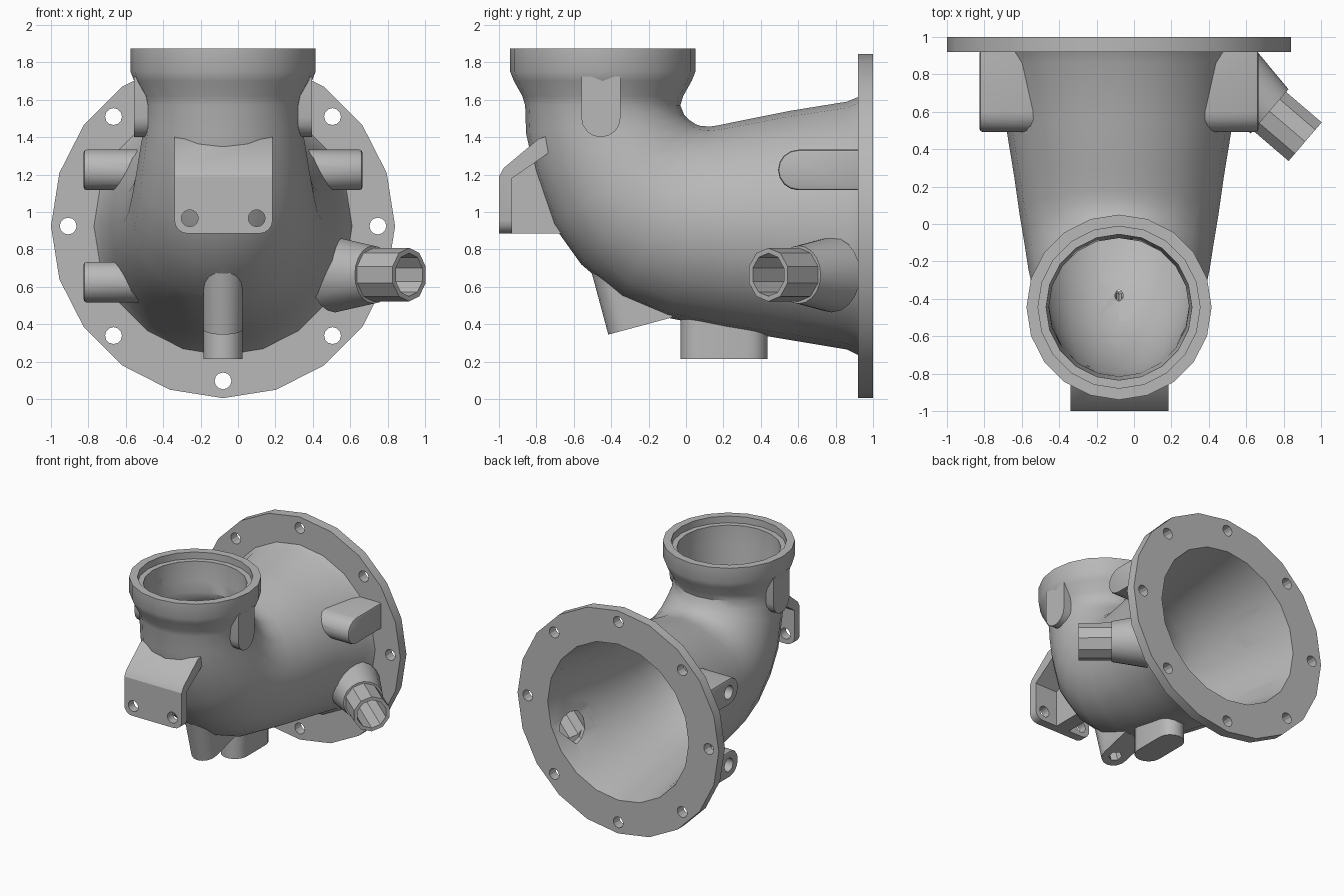
import bpy, bmesh
from math import sin, cos, pi
from mathutils import Vector, Matrix

if "Cube" in bpy.data.objects:
    bpy.data.objects.remove(bpy.data.objects["Cube"])

CX = -0.08      # pipe centre plane
SIDES = 20
WALL = 0.045

metal = bpy.data.materials.new("cast_grey")
metal.use_nodes = True
metal.diffuse_color = (0.48, 0.48, 0.48, 1)
metal.node_tree.nodes["Principled BSDF"].inputs["Base Color"].default_value = metal.diffuse_color


def make_object(name, bm):
    bmesh.ops.recalc_face_normals(bm, faces=bm.faces)
    mesh = bpy.data.meshes.new(name)
    bm.to_mesh(mesh)
    bm.free()
    mesh.materials.append(metal)
    obj = bpy.data.objects.new(name, mesh)
    bpy.context.collection.objects.link(obj)
    return obj


def loft(name, sections, closed):
    """Skin elliptical rings, each given as (inner yz, outer yz, half width)."""
    bm = bmesh.new()
    rings = []
    for a, b, width in sections:
        a, b = Vector((CX, *a)), Vector((CX, *b))
        mid, half = (a + b) / 2, (a - b) / 2
        rings.append([bm.verts.new(mid + half * cos(t) + Vector((width * sin(t), 0, 0)))
                      for t in (2 * pi * i / SIDES for i in range(SIDES))])
    following = rings[1:] + rings[:1] if closed else rings[1:]
    for r, s in zip(rings, following):
        for i in range(SIDES):
            j = (i + 1) % SIDES
            bm.faces.new((r[i], r[j], s[j], s[i]))
    if not closed:
        bm.faces.new(rings[0])
        bm.faces.new(rings[-1])
    return make_object(name, bm)


def prism(name, outline, origin, u, v, depth, taper=1.0, bevel=0.0):
    """Extrude a flat outline from origin along u x v."""
    u, v = Vector(u).normalized(), Vector(v).normalized()
    w, o = u.cross(v), Vector(origin)
    bm = bmesh.new()
    near = [bm.verts.new(o + u * p + v * q) for p, q in outline]
    far = [bm.verts.new(o + (u * p + v * q) * taper + w * depth) for p, q in outline]
    cap = bm.faces.new(near)
    bm.faces.new(far)
    n = len(outline)
    for i in range(n):
        j = (i + 1) % n
        bm.faces.new((near[i], near[j], far[j], far[i]))
    if bevel:
        bmesh.ops.bevel(bm, geom=list(cap.edges), offset=bevel, segments=2,
                        profile=0.5, affect='EDGES')
    return make_object(name, bm)


def circle(r, n=16):
    return [(r * cos(2 * pi * i / n), r * sin(2 * pi * i / n)) for i in range(n)]


def tongue(r, length, both=False, n=8):
    """Outline rounded at its start, square or rounded at the far end."""
    arc = [(r * cos(pi / 2 + pi * i / n), r * sin(pi / 2 + pi * i / n)) for i in range(n + 1)]
    if both:
        return arc + [(length - p, -q) for p, q in arc]
    return arc + [(length, -r), (length, r)]


def cut(obj, *cutters):
    bpy.context.view_layer.objects.active = obj
    for c in cutters:
        mod = obj.modifiers.new("cut", 'BOOLEAN')
        mod.operation, mod.solver, mod.object = 'DIFFERENCE', 'EXACT', c
        bpy.ops.object.modifier_apply(modifier=mod.name)


def round_section(level, r, upright):
    """Circular ring in the neck (upright) or around the rear axis."""
    if upright:
        return ((-0.445 + r, level), (-0.445 - r, level), r)
    return ((level, 0.925 + r), (level, 0.925 - r), r)


# Elbow rings from the neck to the flange
elbow = [
    ((-0.03, 1.57), (-0.86, 1.57), 0.42), ((-0.01, 1.52), (-0.855, 1.42), 0.42),
    ((0.02, 1.49), (-0.81, 1.22), 0.44), ((0.05, 1.47), (-0.71, 0.93), 0.465),
    ((0.08, 1.46), (-0.56, 0.72), 0.485), ((0.13, 1.457), (-0.35, 0.54), 0.505),
    ((0.18, 1.465), (-0.10, 0.435), 0.53), ((0.30, 1.49), (0.20, 0.375), 0.56),
    ((0.55, 1.54), (0.50, 0.325), 0.605), ((0.86, 1.59), (0.86, 0.265), 0.66),
]


def shrink(section):
    a, b, width = Vector(section[0]), Vector(section[1]), section[2]
    step = (b - a).normalized() * WALL
    return (a + step, b - step, width - WALL)


neck_out = [round_section(z, r, True) for z, r in
            ((1.875, 0.495), (1.75, 0.495), (1.7, 0.475), (1.62, 0.43))]
neck_in = [round_section(z, r, True) for z, r in
           ((1.875, 0.433), (1.82, 0.433), (1.82, 0.39), (1.66, 0.385))]
bore = [shrink(s) for s in elbow] + [round_section(1.0, 0.645, False)]
flange = [round_section(y, r, False) for y, r in ((1.0, 0.92), (0.92, 0.92), (0.92, 0.69))]

body = loft("elbow_body", neck_in + bore + flange + elbow[::-1] + neck_out[::-1], True)
cavity = loft("cavity_cutter", neck_in + bore, False)
helpers = [cavity]
parts = [body]

# Flange bolt holes
for i in range(8):
    a = i * pi / 4
    hole = prism("bolt_cutter", circle(0.045, 12),
                 (CX + 0.828 * cos(a), 1.05, 0.925 + 0.828 * sin(a)), (1, 0, 0), (0, 0, 1), 0.2)
    cut(body, hole)
    helpers.append(hole)

# Side lugs: two drilled on the right, one plain on the left
for name, x, z, side in (("right_upper_lug", -0.825, 1.225, 1), ("right_lower_lug", -0.825, 0.625, 1),
                         ("left_upper_lug", 0.665, 1.225, -1)):
    spot = (x, 0.6, z)
    lug = prism(name, tongue(0.108, 0.33), spot, (0, 1, 0), (0, 0, side), 0.45, bevel=0.015)
    cut(lug, cavity)
    if side > 0:
        drill = prism("lug_drill", circle(0.055), (x - 0.05, 0.62, z), (0, 1, 0), (0, 0, 1), 0.2)
        cut(lug, drill)
        helpers.append(drill)
    parts.append(lug)

# Round-bottomed pads on both sides of the neck
for name, x, side in (("left_neck_pad", 0.395, 1), ("right_neck_pad", -0.555, -1)):
    pad = prism(name, tongue(0.105, 0.22), (x, -0.455, 1.505), (0, 0, 1), (0, side, 0), 0.2)
    cut(pad, cavity)
    parts.append(pad)

# Angled side spout with a tapered boss and an open bore
axis = Vector((0.76, -0.65, 0)).normalized()
across = Vector((-axis.y, axis.x, 0))
tip = Vector((0.915, 0.44, 0.665))
spout_bore = prism("spout_cutter", circle(0.115, 10), tip + axis * 0.05, (0, 0, 1), across, 0.7)
if (Vector((0, 0, 1)).cross(across)).dot(axis) > 0:
    across = -across
    bpy.data.objects.remove(spout_bore)
    spout_bore = prism("spout_cutter", circle(0.115, 10), tip + axis * 0.05, (0, 0, 1), across, 0.7)
spout = prism("spout_tube", circle(0.143, 10), tip, (0, 0, 1), across, 0.3)
boss = prism("spout_boss", circle(0.155, 20), tip - axis * 0.25, (0, 0, 1), across, 0.27, taper=1.3)
cut(boss, cavity, spout_bore)
cut(spout, spout_bore)
cut(body, spout_bore)
helpers.append(spout_bore)
parts += [spout, boss]

# Slanted drain boss with a counterbored hole
along = Vector((0, 0.966, 0.26))
inward = along.cross(Vector((-1, 0, 0)))
centre = Vector((CX, -0.314, 0.372))
drain = prism("drain_boss", tongue(0.105, 0.25), centre, along, (-1, 0, 0), 0.42)
counterbore = prism("drain_cutter", circle(0.05, 6), centre - inward * 0.05, along, (-1, 0, 0), 0.2)
pilot = prism("pilot_cutter", circle(0.022, 10), centre - inward * 0.05, along, (-1, 0, 0), 0.5)
cut(drain, cavity, counterbore, pilot)
cut(body, pilot)
helpers += [counterbore, pilot]
parts.append(drain)

# Foot pad under the body
foot = prism("foot_pad", tongue(0.105, 0.255, True), (CX, 0.075, 0.215), (0, 1, 0), (-1, 0, 0), 0.3)
cut(foot, cavity)
parts.append(foot)

# Bent front bracket with a rib behind it
profile = [(-1, 0.885), (-1, 1.19), (-0.975, 1.235), (-0.79, 1.39), (-0.7, 1.42),
           (-0.7, 1.34), (-0.93, 1.18), (-0.93, 0.885)]
bracket = prism("front_bracket", profile, (-0.34, 0, 0), (0, 1, 0), (0, 0, 1), 0.525)
bm = bmesh.new()
bm.from_mesh(bracket.data)
corners = [e for e in bm.edges if all(v.co.z < 0.89 for v in e.verts)
           and abs(e.verts[0].co.x - e.verts[1].co.x) < 0.01]
bmesh.ops.bevel(bm, geom=corners, offset=0.07, segments=4, profile=0.5, affect='EDGES')
bm.to_mesh(bracket.data)
bm.free()
rib = prism("bracket_rib", [(-0.94, 0.885), (-0.94, 1.2), (-0.6, 1.38), (-0.6, 0.885)],
            (CX - 0.06, 0, 0), (0, 1, 0), (0, 0, 1), 0.12)
for x in (-0.258, 0.1):
    hole = prism("bracket_cutter", circle(0.045), (x, -0.85, 0.967), (1, 0, 0), (0, 0, 1), 0.25)
    cut(bracket, hole)
    helpers.append(hole)
cut(bracket, cavity)
cut(rib, cavity)
parts += [bracket, rib]

# Remove cutters and shade
for h in helpers:
    bpy.data.objects.remove(h)
bpy.ops.object.select_all(action='DESELECT')
for p in parts:
    p.select_set(True)
bpy.context.view_layer.objects.active = body
bpy.ops.object.shade_smooth_by_angle(angle=0.5)
